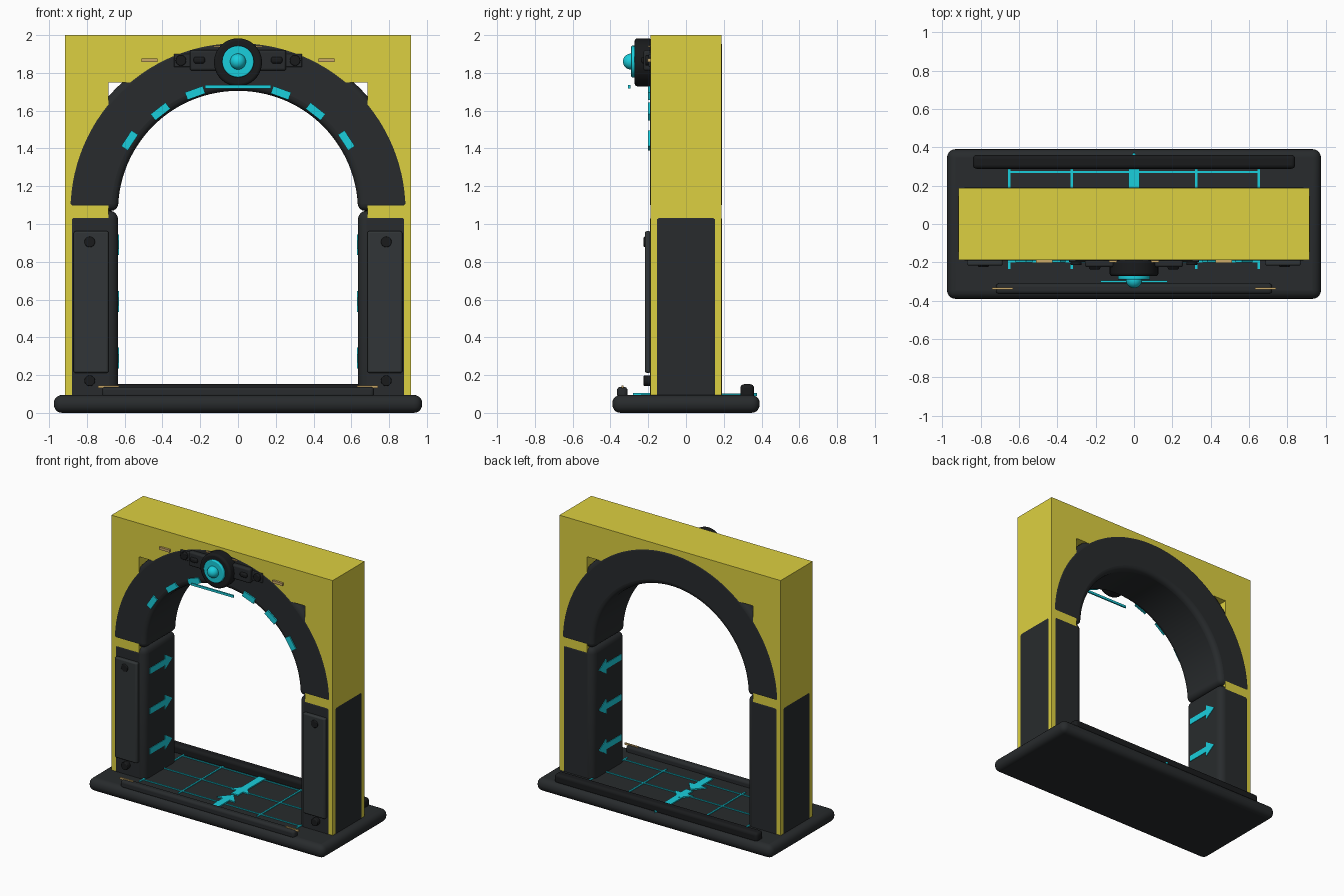
import bpy, bmesh
from math import sin, cos, pi, radians
from mathutils import Matrix

if "Cube" in bpy.data.objects:
    bpy.data.objects.remove(bpy.data.objects["Cube"])


def material(name, rgb):
    m = bpy.data.materials.new(name)
    m.diffuse_color = (*rgb, 1)
    m.use_nodes = True
    m.node_tree.nodes["Principled BSDF"].inputs["Base Color"].default_value = m.diffuse_color
    return m


DARK = material("dark_metal", (0.021, 0.024, 0.026))
BLACK = material("black_metal", (0.010, 0.011, 0.012))
PANEL = material("panel_grey", (0.031, 0.036, 0.038))
YELLOW = material("yellow_paint", (0.72, 0.63, 0.052))
CYAN = material("cyan_glow", (0.01, 0.62, 0.72))
BRASS = material("brass", (0.60, 0.40, 0.14))


def finish(name, bm, mat, bevel=0, segments=4):
    bmesh.ops.recalc_face_normals(bm, faces=bm.faces)
    me = bpy.data.meshes.new(name)
    bm.to_mesh(me)
    bm.free()
    me.materials.append(mat)
    ob = bpy.data.objects.new(name, me)
    bpy.context.collection.objects.link(ob)
    if bevel:
        b = ob.modifiers.new("bevel", "BEVEL")
        b.width, b.segments, b.limit_method = bevel, segments, "ANGLE"
        b.angle_limit = radians(40)
    bpy.ops.object.select_all(action="DESELECT")
    bpy.context.view_layer.objects.active = ob
    ob.select_set(True)
    bpy.ops.object.shade_smooth_by_angle(angle=radians(32))
    return ob


def box(name, x, y, z, mat, bevel=0, segments=4, tilt=0):
    """Box from (min, max) ranges, optionally turned about y."""
    bm = bmesh.new()
    c = [(r[0] + r[1]) / 2 for r in (x, y, z)]
    s = [abs(r[1] - r[0]) for r in (x, y, z)]
    bmesh.ops.create_cube(bm, size=1, matrix=Matrix.Translation(c)
                          @ Matrix.Rotation(tilt, 4, "Y") @ Matrix.Diagonal((*s, 1)))
    return finish(name, bm, mat, bevel, segments)


def prism(name, pts, place, depth, mat, bevel=0):
    """Extrude a 2D outline; place(u, v, d) gives the 3D point."""
    bm = bmesh.new()
    a = [bm.verts.new(place(u, v, 0)) for u, v in pts]
    b = [bm.verts.new(place(u, v, depth)) for u, v in pts]
    bm.faces.new(a)
    bm.faces.new(b)
    for i in range(len(pts)):
        j = (i + 1) % len(pts)
        bm.faces.new((a[i], a[j], b[j], b[i]))
    return finish(name, bm, mat, bevel)


def disc(name, x, z, r, y_front, y_back, mat, bevel=0, sides=40):
    """Cylinder facing the front."""
    bm = bmesh.new()
    bmesh.ops.create_cone(bm, cap_ends=True, segments=sides, radius1=r, radius2=r,
                          depth=y_back - y_front,
                          matrix=Matrix.Translation((x, (y_front + y_back) / 2, z))
                          @ Matrix.Rotation(pi / 2, 4, "X"))
    return finish(name, bm, mat, bevel, 3)


# Floor slab and the two low sill rails
box("base_slab", (-.975, .975), (-.39, .39), (0, .095), DARK, .044, 5)
box("front_rail", (-.72, .72), (-.365, -.31), (.08, .138), DARK, .018)
box("rear_rail", (-.84, .84), (.288, .36), (.08, .152), BLACK, .02)

# Yellow square portal wall
prism("portal_wall", [(-.915, .01), (-.915, 2), (.915, 2), (.915, .01),
                      (.685, .01), (.685, 1.75), (-.685, 1.75), (-.685, .01)],
      lambda u, v, d: (u, d - .1885, v), .377, YELLOW)

# Dark arch ring, bevelled on all edges
CZ = 1.07
N = 56
arc = [(.915 * cos(pi * i / N), CZ + .915 * sin(pi * i / N)) for i in range(N + 1)]
arc += [(.635 * cos(pi * i / N), CZ + .635 * sin(pi * i / N)) for i in range(N, -1, -1)]
prism("arch_ring", arc, lambda u, v, d: (u, d - .19, v), .38, DARK, .037)

# Cyan light segments along the arch, and the light bar under the hub
for s in (-1, 1):
    for deg, r in ((33, .684), (52, .667), (70, .664)):
        a = radians(deg)
        box("arch_light", (s * r * cos(a) - .05, s * r * cos(a) + .05), (-.2, -.185),
            (CZ + r * sin(a) - .021, CZ + r * sin(a) + .021), CYAN, tilt=s * (pi / 2 - a))
box("light_bar", (-.175, .175), (-.306, -.295), (1.718, 1.735), CYAN)

# Pillars with front panels, bolts, brackets and brass marks on both sides
arrow = [(-.14, -.022), (.04, -.022), (.04, -.055), (.125, 0),
         (.04, .055), (.04, .022), (-.14, .022)]
for s in (-1, 1):
    def mx(a, b):
        return tuple(sorted((s * a, s * b)))
    box("pillar", mx(.635, .9165), (-.19, .19), (.03, 1.07), DARK, .045)
    box("pillar_panel", mx(.685, .87), (-.217, -.185), (.212, .962), PANEL, .01, 3)
    for z in (.17, .905):
        disc("panel_bolt", s * .785, z, .028, -.224, -.185, BLACK, .005, 24)
    for z in (.29, .59, .89):
        prism("wall_arrow", arrow, lambda u, v, d: (s * (.64 - d), u, z + v), .009, CYAN)
    box("hub_bracket", mx(.1, .255), (-.225, -.185), (1.812, 1.92), DARK, .012, 3)
    box("bracket_slot", mx(.175, .235), (-.238, -.2), (1.85, 1.885), BLACK, .012, 3)
    disc("bracket_bolt", s * .302, 1.866, .028, -.215, -.185, BLACK, .005, 24)
    box("bracket_arm", mx(.25, .34), (-.198, -.185), (1.83, 1.9), DARK, .005, 2)
    box("arch_mark", mx(.425, .51), (-.204, -.185), (1.857, 1.876), BRASS)
    box("rail_mark", mx(.63, .74), (-.341, -.332), (.132, .146), BRASS)

# Round hub above the arch: housing, lens ring, lens dome
disc("hub_housing", 0, 1.856, .127, -.272, -.185, BLACK, .014, 56)
disc("hub_lens", 0, 1.86, .084, -.29, -.26, CYAN, .006, 48)
bm = bmesh.new()
bmesh.ops.create_uvsphere(bm, u_segments=28, v_segments=16, radius=.042,
                          matrix=Matrix.Translation((0, -.292, 1.86)))
finish("hub_dome", bm, CYAN)
box("hub_trim", (-.13, .13), (-.2, -.185), (1.937, 1.944), BRASS)

# Cyan floor grid and centre arrows
for x in (-.65, -.325, .325, .65):
    box("floor_line", (x - .006, x + .006), (-.235, .29), (.085, .101), CYAN)
for y in (-.195, .035, .27):
    box("floor_line_cross", (-.65, .65), (y - .005, y + .005), (.085, .101), CYAN)
for y0, y1, tail in ((-.14, -.05, -.28), (.02, .11, -.04)):
    prism("floor_arrow", [(-.028, tail), (.028, tail), (.028, y0), (.075, y0), (0, y1),
                          (-.075, y0), (-.028, y0)],
          lambda u, v, d: (u, v, .09 + d), .014, CYAN)
box("floor_strip", (-.028, .028), (.05, .295), (.085, .103), CYAN)
prism("floor_tip", [(-.03, .33), (.03, .33), (0, .375)],
      lambda u, v, d: (u, v, .09 + d), .014, CYAN)
